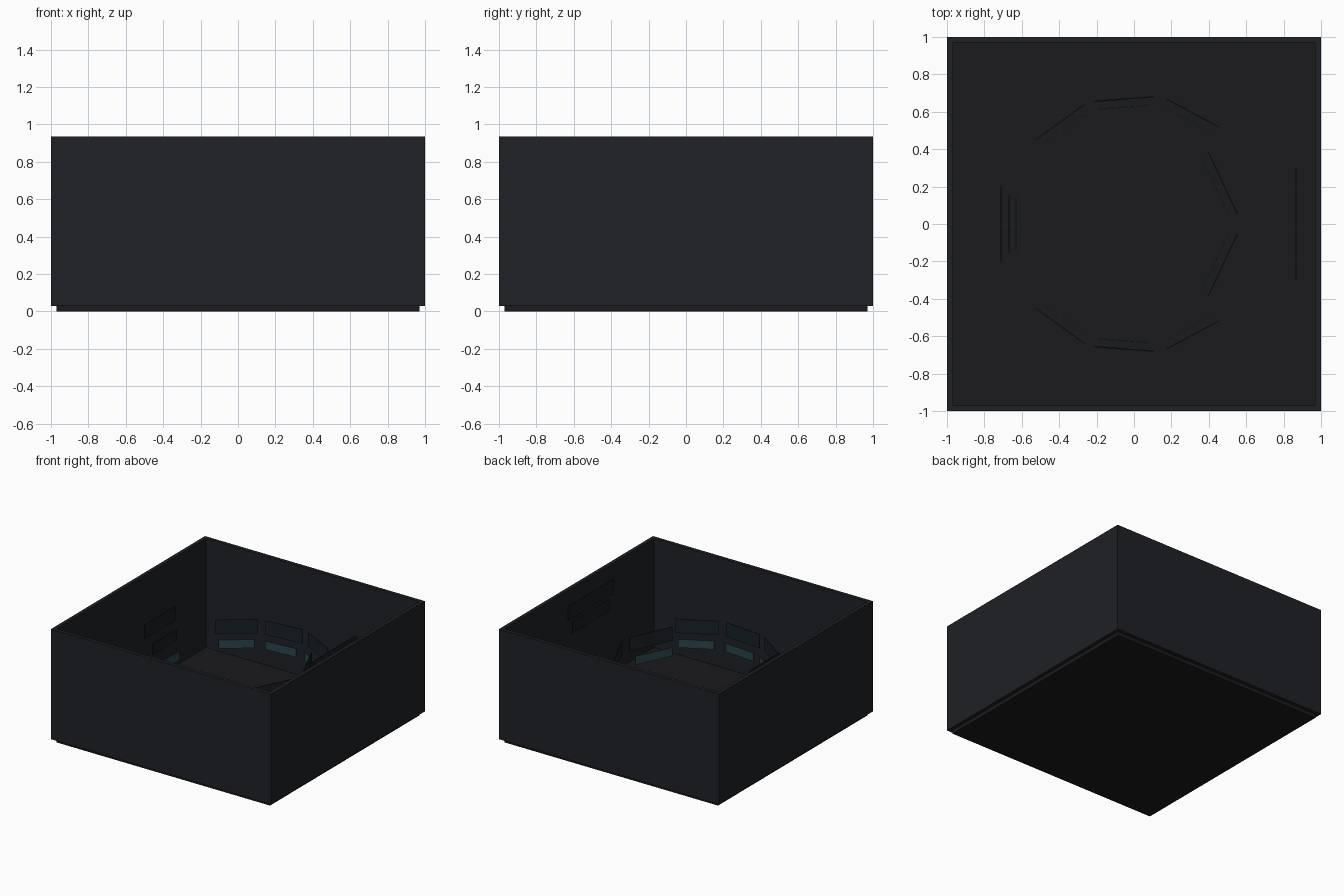
import bpy
from math import radians, sin, cos, pi, asin

if "Cube" in bpy.data.objects:
    bpy.data.objects.remove(bpy.data.objects["Cube"])


def material(name, rgb):
    m = bpy.data.materials.new(name)
    m.diffuse_color = (*rgb, 1)
    m.use_nodes = True
    m.node_tree.nodes["Principled BSDF"].inputs["Base Color"].default_value = m.diffuse_color
    return m


SHELL = material("dark_shell", (0.014, 0.015, 0.019))
FLOOR = material("dark_floor", (0.011, 0.011, 0.013))
DIM = material("dim_screen", (0.009, 0.014, 0.017))
TEAL = material("teal_screen", (0.02, 0.06, 0.07))


def box(name, size, loc, mat, angle=0):
    x, y, z = (s / 2 for s in size)
    v = [(i * x, j * y, k * z) for k in (-1, 1)
         for i, j in ((-1, -1), (1, -1), (1, 1), (-1, 1))]
    f = [(3, 2, 1, 0), (4, 5, 6, 7), (0, 1, 5, 4),
         (1, 2, 6, 5), (2, 3, 7, 6), (3, 0, 4, 7)]
    me = bpy.data.meshes.new(name)
    me.from_pydata(v, [], f)
    me.materials.append(mat)
    ob = bpy.data.objects.new(name, me)
    ob.location = loc
    ob.rotation_euler.z = angle
    bpy.context.collection.objects.link(ob)
    return ob


def screen(name, r, deg, width, z0, z1, mat):
    a = radians(deg)
    box(name, (0.006, width, z1 - z0),
        (r * cos(a), r * sin(a), (z0 + z1) / 2), mat, a)


# Floor slab, slightly inset below the walls
box("floor", (1.94, 1.94, 0.04), (0, 0, 0.02), FLOOR)

# Four thin walls, open at the top
T, Z0, Z1 = 0.03, 0.03, 0.935
for side in (-1, 1):
    box("side_wall", (T, 2, Z1 - Z0), (side * (1 - T / 2), 0, (Z0 + Z1) / 2), SHELL)
    box("end_wall", (2 - 2 * T, T, Z1 - Z0), (0, side * (1 - T / 2), (Z0 + Z1) / 2), SHELL)

# Ring of consoles: wide dim screen above a narrower teal one
for deg, r in ((126, 0.63), (94.5, 0.627), (62, 0.628), (25, 0.48)):
    for s in (-1, 1):
        w = 0.32 if deg == 25 else 0.27
        screen("lower_screen", r, s * deg, w, 0.37, 0.44, TEAL)
        screen("upper_screen", r + 0.043, s * deg, w + 0.05, 0.47, 0.585, DIM)

# Three stepped screens on the left
screen("left_lower_screen", 0.63, 180, 0.28, 0.345, 0.42, TEAL)
screen("left_middle_screen", 0.668, 180, 0.31, 0.49, 0.58, DIM)
screen("left_upper_screen", 0.71, 180, 0.40, 0.625, 0.742, DIM)

# Two screens in front of the right wall
screen("right_upper_screen", 0.866, 0, 0.60, 0.77, 0.887, DIM)
screen("right_lower_screen", 0.866, 0, 0.48, 0.645, 0.744, DIM)
